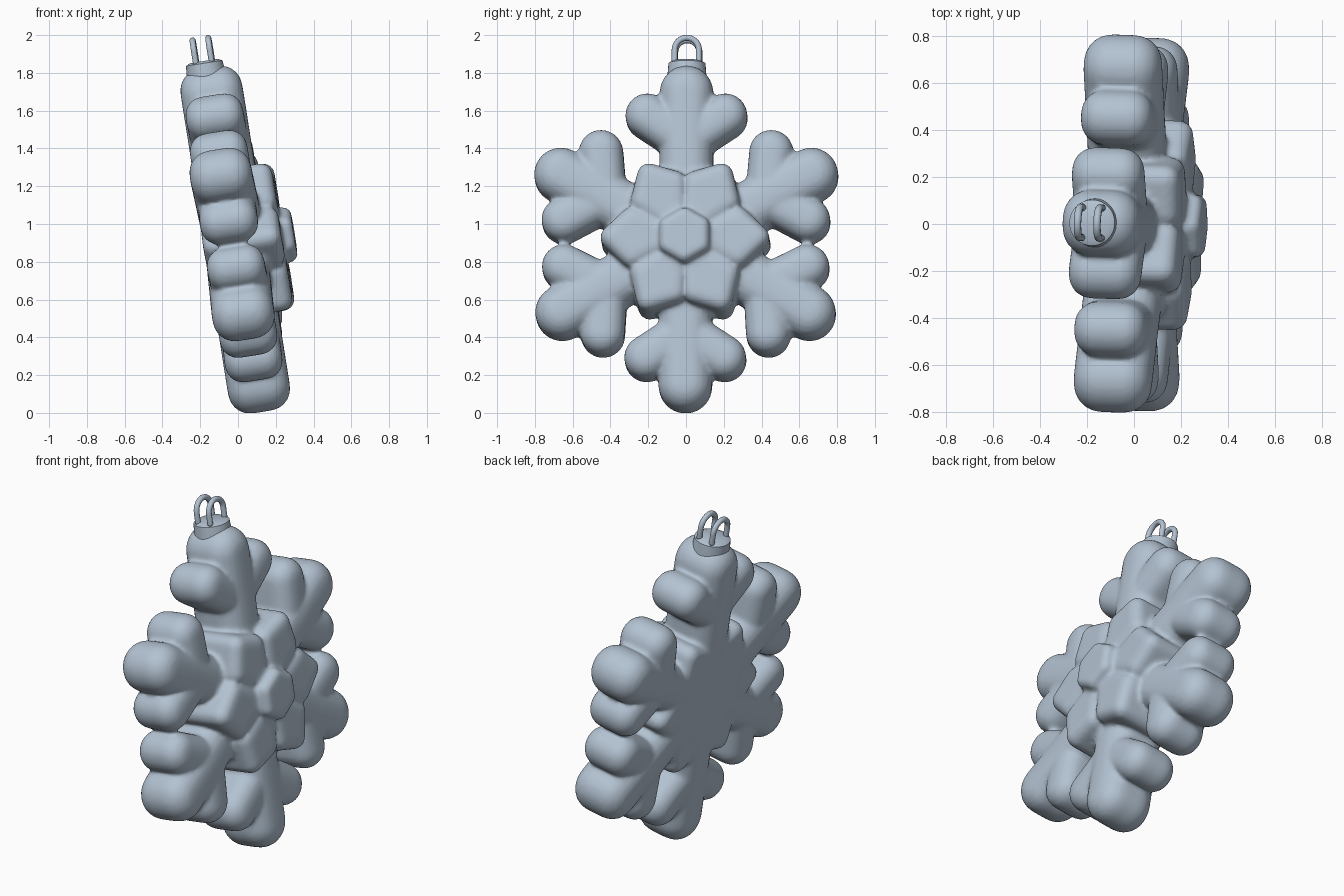
import bpy, bmesh, math
from mathutils import Matrix

if "Cube" in bpy.data.objects:
    bpy.data.objects.remove(bpy.data.objects["Cube"])

# Single frosty blue-grey colour
mat = bpy.data.materials.new("frost_blue_grey")
mat.diffuse_color = (0.45, 0.54, 0.64, 1)
mat.use_nodes = True
mat.node_tree.nodes["Principled BSDF"].inputs["Base Color"].default_value = mat.diffuse_color

# Whole ornament leans back about y, with a slight yaw
# (local x = face normal, local z = up along the top arm)
POSE = (Matrix.Translation((-0.012, 0, 0.9))
        @ Matrix.Rotation(math.radians(-1.8), 4, 'Z')
        @ Matrix.Rotation(math.radians(-9), 4, 'Y'))


def pillow(bm, points, r, n0, n1, b):
    """Rounded slab: hull of pill shapes at 2D points (y, z), from depth n0 to n1."""
    verts = []
    for (y, z) in points:
        for i in range(6):
            t = math.pi / 2 * i / 5
            rad = r - b * (1 - math.cos(t))
            lift = b * (1 - math.sin(t))
            for n in (n0 + lift, n1 - lift):
                for k in range(24):
                    a = math.tau * k / 24
                    verts.append(bm.verts.new((n, y + rad * math.cos(a), z + rad * math.sin(a))))
    out = bmesh.ops.convex_hull(bm, input=verts)
    junk = [g for g in out["geom_interior"] if isinstance(g, bmesh.types.BMVert)]
    bmesh.ops.delete(bm, geom=junk, context='VERTS')


def polar(angle, along, side=0.0):
    c, s = math.cos(angle), math.sin(angle)
    return (along * c - side * s, along * s + side * c)


def finish(bm, name):
    bmesh.ops.recalc_face_normals(bm, faces=bm.faces[:])
    me = bpy.data.meshes.new(name)
    bm.to_mesh(me)
    bm.free()
    me.materials.append(mat)
    me.polygons.foreach_set("use_smooth", [True] * len(me.polygons))
    ob = bpy.data.objects.new(name, me)
    bpy.context.collection.objects.link(ob)
    ob.matrix_world = POSE
    return ob


# Snowflake body
bm = bmesh.new()
# six arms (angle, tip reach, lobe reach), each with two side lobes
arms = [(90, 0.80, 0.675), (270, 0.765, 0.622)]
arms += [(a, 0.755, 0.625) for a in (28.5, 151.5, -30, 210)]
for deg, tip, lobe in arms:
    a = math.radians(deg)
    pillow(bm, [polar(a, 0.1), polar(a, tip)], 0.142, -0.165, 0.165, 0.115)
    for s in (-1, 1):
        pillow(bm, [polar(a, lobe - 0.135), polar(a, lobe, s * 0.206)], 0.117, -0.152, 0.155, 0.095)
# raised petals between the arms
for k in range(6):
    p = math.radians(60 * k)
    pillow(bm, [polar(p, 0.08), polar(p, 0.28, 0.1), polar(p, 0.28, -0.1),
                polar(p, 0.385)], 0.062, -0.163, 0.255, 0.06)
# core slab and central hexagonal boss
hexagon = [math.radians(30 + 60 * k) for k in range(6)]
pillow(bm, [polar(a, 0.26) for a in hexagon], 0.04, -0.165, 0.18, 0.03)
pillow(bm, [polar(a, 0.107) for a in hexagon], 0.04, 0.0, 0.314, 0.038)
body = finish(bm, "snowflake_body")
rm = body.modifiers.new("fuse", 'REMESH')
rm.mode = 'VOXEL'
rm.voxel_size = 0.013
rm.use_smooth_shade = True
sm = body.modifiers.new("soften", 'SMOOTH')
sm.factor = 0.5
sm.iterations = 6

# Hanger cap on the top arm
bm = bmesh.new()
for z, h, r1, r2 in ((0.92, 0.09, 0.105, 0.098), (0.971, 0.012, 0.098, 0.075)):
    bmesh.ops.create_cone(bm, cap_ends=True, segments=32, radius1=r1, radius2=r2, depth=h,
                          matrix=Matrix.Translation((-0.016, 0, z)))
cap = finish(bm, "hanger_cap")
cap.data.set_sharp_from_angle(angle=math.radians(35))

# Two wire loops, arched with straight legs
for i, x in enumerate((-0.058, 0.026)):
    bm = bmesh.new()
    R, r, N, M = 0.064, 0.016, 32, 10
    grid = []
    for j in range(N + 1):
        a = math.radians(-40 + 260 * j / N)
        ring = []
        for m in range(M):
            t = math.tau * m / M
            d = R + r * math.cos(t)
            c = math.cos(a) if math.sin(a) > 0 else math.copysign(math.cos(a) ** 0.0 if math.cos(a) > 0 else 1, math.cos(a))
            ring.append(bm.verts.new((x + r * math.sin(t), d * c,
                                      1.031 + (d if math.sin(a) > 0 else 0.1) * math.sin(a))))
        grid.append(ring)
    for j in range(N):
        for m in range(M):
            bm.faces.new((grid[j][m], grid[j + 1][m],
                          grid[j + 1][(m + 1) % M], grid[j][(m + 1) % M]))
    bm.faces.new(grid[0])
    bm.faces.new(grid[-1])
    finish(bm, "hanger_ring_%d" % (i + 1))
